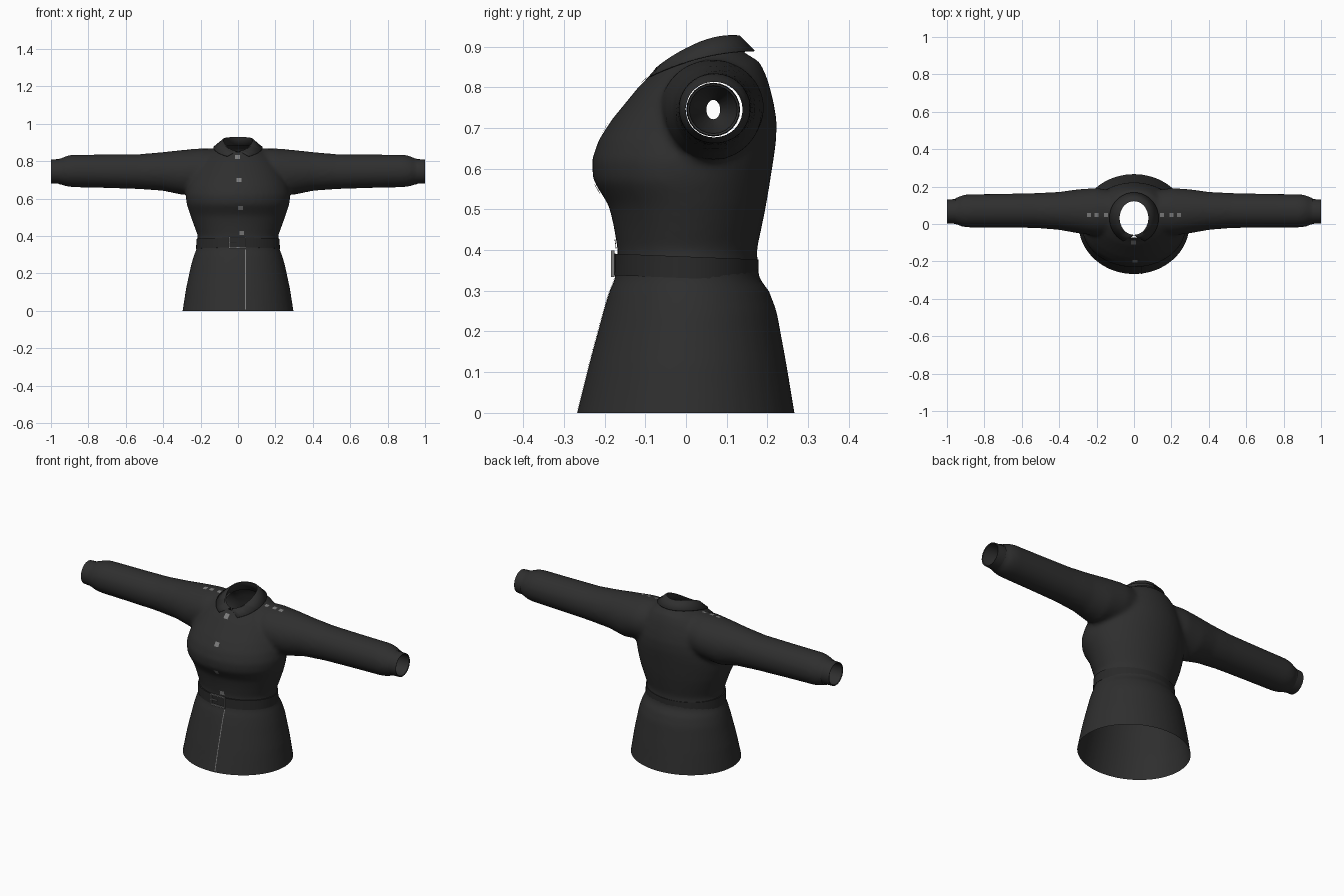
import bpy, bmesh, math
from mathutils import Vector
from mathutils.bvhtree import BVHTree

cube = bpy.data.objects.get("Cube")
if cube:
    bpy.data.objects.remove(cube, do_unlink=True)


def material(name, value):
    m = bpy.data.materials.new(name)
    m.use_nodes = True
    colour = (value, value, value, 1)
    m.diffuse_color = colour
    m.node_tree.nodes["Principled BSDF"].inputs["Base Color"].default_value = colour
    return m


cloth = material("charcoal cloth", 0.028)
trim = material("black trim", 0.022)
metal = material("grey metal", 0.2)


def add_object(name, bm, mat, angle=40):
    mesh = bpy.data.meshes.new(name)
    bm.to_mesh(mesh)
    bm.free()
    ob = bpy.data.objects.new(name, mesh)
    bpy.context.collection.objects.link(ob)
    mesh.materials.append(mat)
    bpy.ops.object.select_all(action='DESELECT')
    bpy.context.view_layer.objects.active = ob
    ob.select_set(True)
    bpy.ops.object.shade_smooth_by_angle(angle=math.radians(angle))
    return ob


def loft(bm, rings, closed=True, capped=False):
    """Join rings of points with quads."""
    loops = [[bm.verts.new(p) for p in ring] for ring in rings]
    n = len(loops[0])
    for a, b in zip(loops, loops[1:]):
        for i in range(n if closed else n - 1):
            j = (i + 1) % n
            bm.faces.new((a[i], a[j], b[j], b[i]))
    if capped:
        bm.faces.new(loops[0][::-1])
        bm.faces.new(loops[-1])


def level_ring(z, tilt, hx, front, back, n=40):
    mid, ry = (front + back) / 2, (back - front) / 2
    points = []
    for i in range(n):
        a = math.tau * i / n
        y = mid + ry * math.sin(a)
        points.append((hx * math.cos(a), y, z + tilt * y))
    return points


def arm_ring(x, y, z, ry, rz, n=24):
    return [(x, y + ry * math.cos(math.tau * i / n), z + rz * math.sin(math.tau * i / n))
            for i in range(n)]


# Torso and skirt: height, tilt, half width, front, back
torso = [
    (-0.05, 0, 0.305, -0.28, 0.275), (0.0, 0, 0.297, -0.268, 0.267),
    (0.12, 0, 0.278, -0.238, 0.247), (0.25, 0, 0.25, -0.203, 0.223),
    (0.3, 0, 0.235, -0.188, 0.204), (0.33, 0, 0.222, -0.174, 0.18),
    (0.4, 0, 0.215, -0.168, 0.174), (0.46, 0, 0.237, -0.178, 0.187),
    (0.51, 0, 0.255, -0.19, 0.197), (0.57, 0, 0.275, -0.228, 0.207),
    (0.62, 0, 0.28, -0.232, 0.215), (0.67, 0, 0.27, -0.215, 0.222),
    (0.72, 0, 0.25, -0.183, 0.223), (0.77, 0, 0.225, -0.142, 0.214),
    (0.81, 0.06, 0.195, -0.115, 0.2), (0.84, 0.12, 0.16, -0.088, 0.182),
    (0.862, 0.13, 0.115, -0.07, 0.15), (0.88, 0.13, 0.086, -0.062, 0.128),
    (0.96, 0.13, 0.083, -0.06, 0.126)]
# Sleeves: distance out, centre y and z, half depth, half height
sleeve = [
    (0.08, 0.065, 0.755, 0.11, 0.113), (0.2, 0.065, 0.75, 0.128, 0.118),
    (0.3, 0.068, 0.74, 0.118, 0.12), (0.4, 0.07, 0.745, 0.102, 0.104),
    (0.52, 0.072, 0.744, 0.094, 0.094), (0.7, 0.071, 0.746, 0.091, 0.09),
    (0.89, 0.07, 0.748, 0.089, 0.087), (0.925, 0.07, 0.746, 0.083, 0.08),
    (0.945, 0.069, 0.745, 0.072, 0.07), (0.99, 0.069, 0.745, 0.066, 0.066)]

bm = bmesh.new()
loft(bm, [level_ring(*r) for r in torso], capped=True)
for s in (1, -1):
    loft(bm, [arm_ring(s * r[0], *r[1:]) for r in sleeve], capped=True)
    bm.normal_update()
bmesh.ops.recalc_face_normals(bm, faces=bm.faces)
form = add_object("body_form", bm, cloth)

# Blend the solids into one skin, then open the hem, cuffs and neck
remesh = form.modifiers.new("blend", 'REMESH')
remesh.mode = 'VOXEL'
remesh.voxel_size = 0.012
smooth = form.modifiers.new("soften", 'SMOOTH')
smooth.factor = 0.5
smooth.iterations = 6
skin = bpy.data.meshes.new_from_object(
    form.evaluated_get(bpy.context.evaluated_depsgraph_get()))
bm = bmesh.new()
bm.from_mesh(skin)
bpy.data.meshes.remove(skin)
bpy.data.objects.remove(form, do_unlink=True)


def cut(point, normal, keep=lambda c: False):
    bmesh.ops.bisect_plane(bm, geom=bm.verts[:] + bm.edges[:] + bm.faces[:],
                           plane_co=point, plane_no=normal)
    p, n = Vector(point), Vector(normal)
    gone = [f for f in bm.faces
            if (f.calc_center_median() - p).dot(n) > 0 and not keep(f.calc_center_median())]
    bmesh.ops.delete(bm, geom=gone, context='FACES')


cut((0, 0, 0), (0, 0, -1))
cut((0.955, 0, 0), (1, 0, 0))
cut((-0.955, 0, 0), (-1, 0, 0))
cut((0, 0.032, 0.876), (0, -0.25, 1), keep=lambda c: abs(c.x) > 0.1 or c.z < 0.8)
surface = BVHTree.FromBMesh(bm)
add_object("jacket_body", bm, cloth, 60)

# Cuffs with a tapering lining
for s, side in ((1, "left"), (-1, "right")):
    bm = bmesh.new()
    loft(bm, [arm_ring(s * x, 0.067, 0.745, r, r * k) for x, r, k in (
        (0.93, 0.066, 1), (0.955, 0.066, 1), (1.0, 0.064, 1), (0.998, 0.059, 1),
        (0.95, 0.055, 1), (0.86, 0.017, 1.4))])
    bmesh.ops.recalc_face_normals(bm, faces=bm.faces)
    add_object(side + "_cuff", bm, cloth)

# Belt, lower at the back
bm = bmesh.new()
belt = [(0.331, 0.21, 0.165), (0.331, 0.224, 0.177), (0.384, 0.222, 0.176), (0.384, 0.205, 0.16)]
loft(bm, [level_ring(z, -0.04, hx, -ry, ry + 0.002) for z, hx, ry in belt])
bmesh.ops.recalc_face_normals(bm, faces=bm.faces)
add_object("belt", bm, trim)

# Folded collar, open at the front with two points
bm = bmesh.new()


def collar_ring(rx, ry, z, rise, dip, gap, steps=32):
    points = []
    for i in range(steps + 1):
        a = -math.pi / 2 + gap + (math.tau - 2 * gap) * i / steps
        s = math.sin(a)
        points.append((rx * math.cos(a), 0.032 + ry * s, z + rise * s - dip * s * s))
    return points


loft(bm, [collar_ring(0.083, 0.094, 0.868, 0.025, 0.01, 0.02),
          collar_ring(0.077, 0.09, 0.911, 0.037, 0.02, 0.05),
          collar_ring(0.084, 0.1, 0.91, 0.037, 0.02, 0.1),
          collar_ring(0.132, 0.137, 0.872, 0.035, 0.017, 0.45)], closed=False)
bmesh.ops.recalc_face_normals(bm, faces=bm.faces)
collar = add_object("collar", bm, cloth)
thick = collar.modifiers.new("thickness", 'SOLIDIFY')
thick.thickness = 0.003


def patch(name, centre, u, v, direction, steps, mat, lift=0.004):
    """Thin plate laid on the jacket surface."""
    c, u, v, d = Vector(centre), Vector(u), Vector(v), Vector(direction)
    rows = []
    for i in range(steps + 1):
        row = []
        for k in (-1, 1):
            start = c + u * k + v * (2 * i / steps - 1) - d
            hit = surface.ray_cast(start, d)[0]
            row.append((hit or c) - d * lift)
        rows.append(row)
    pb = bmesh.new()
    loft(pb, rows, closed=False)
    add_object(name, pb, mat)


# Buttons, shoulder studs and the skirt opening
for i, (x, z) in enumerate(((-0.003, 0.822), (0.005, 0.7), (0.014, 0.55), (0.02, 0.415))):
    patch(f"button_{i + 1}", (x, -0.2, z), (0.013, 0, 0), (0, 0, 0.011), (0, 1, 0), 2, metal)
for s, side in ((1, "left"), (-1, "right")):
    for i, x in enumerate((0.15, 0.2, 0.24)):
        patch(f"{side}_shoulder_stud_{i + 1}", (s * x, 0.048, 0.86), (0.011, 0, 0),
              (0, 0.011, 0), (0, 0, -1), 2, metal, 0.002)
patch("skirt_opening", (0.04, -0.2, 0.168), (0.002, 0, 0), (0, 0, 0.16), (0, 1, 0), 20, metal)

# Buckle: four bars and a prong
bm = bmesh.new()
bars = [(-0.003, 0.337, 0.09, 0.007), (-0.003, 0.395, 0.09, 0.007),
        (-0.046, 0.366, 0.007, 0.062), (0.04, 0.366, 0.007, 0.062),
        (-0.025, 0.366, 0.035, 0.004)]
for x, z, w, h in bars:
    made = bmesh.ops.create_cube(bm, size=1)["verts"]
    bmesh.ops.scale(bm, vec=(w, 0.009, h), verts=made)
    bmesh.ops.translate(bm, vec=(x, -0.18, z), verts=made)
add_object("buckle", bm, metal, 30)
